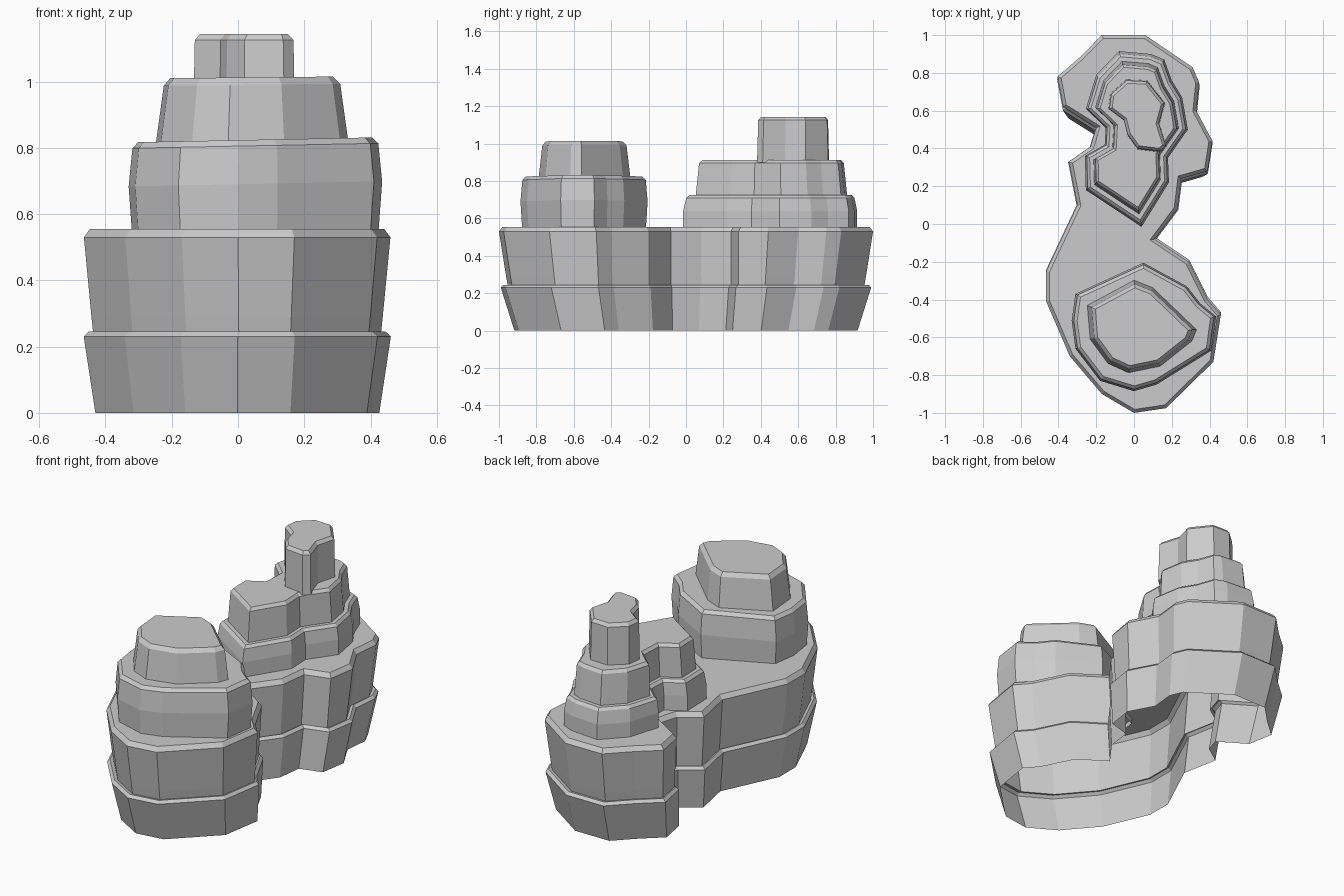
import bpy, bmesh
from mathutils import Vector


def inset(pts, d):
    """Mitred inward offset of a counter-clockwise outline."""
    out, n = [], len(pts)
    for i in range(n):
        p = Vector(pts[i])
        e1 = (p - Vector(pts[i - 1])).normalized()
        e2 = (Vector(pts[(i + 1) % n]) - p).normalized()
        n1, n2 = Vector((-e1.y, e1.x)), Vector((-e2.y, e2.x))
        out.append(p + (n1 + n2) * d / max(1 + n1.dot(n2), 0.5))
    return out


def tier(name, pts, rings, centre=(0, 0), tilt=0.0):
    """Rock shell lofted through (scale, inset, z) rings, flat cap, open base."""
    bm = bmesh.new()
    c = Vector(centre)
    prev = None
    for s, d, z in rings:
        ring = []
        for p in inset(pts, d):
            q = c + (p - c) * s
            ring.append(bm.verts.new((q.x, q.y, z + tilt * q.x)))
        if prev:
            for i in range(len(ring)):
                j = (i + 1) % len(ring)
                bm.faces.new((prev[i], prev[j], ring[j], ring[i]))
        prev = ring
    cap = bm.faces.new(prev)
    bmesh.ops.triangulate(bm, faces=[cap])
    me = bpy.data.meshes.new(name)
    bm.to_mesh(me)
    bm.free()
    ob = bpy.data.objects.new(name, me)
    bpy.context.collection.objects.link(ob)
    return ob


# Two-lobed base: flared lower band, ledge, then bulging upper band
base = [(0, -1), (.17, -.975), (.42, -.73), (.46, -.48), (.39, -.40), (.29, -.20),
        (.11, -.08), (.23, .08), (.25, .24), (.39, .28), (.415, .44), (.33, .60),
        (.345, .75), (.31, .83), (.06, 1), (-.17, 1), (-.29, .88), (-.405, .78),
        (-.375, .62), (-.20, .51), (-.23, .41), (-.345, .33), (-.30, .10),
        (-.465, -.25), (-.465, -.41), (-.34, -.70), (-.17, -.90)]
tier("rock_base", base,
     [(.91, -.008, 0), (.98, -.01, .23), (.98, .005, .245), (.965, .012, .24),
      (.972, .01, .29), (1, 0, .53), (1, .018, .555)])

# Front boulder stack
front_low = [(0, -.885), (.12, -.85), (.41, -.67), (.435, -.49), (.35, -.42),
             (.28, -.33), (.05, -.205), (-.31, -.37), (-.33, -.51), (-.31, -.66),
             (-.18, -.83)]
tier("front_middle_rock", front_low,
     [(.97, 0, .53), (1, 0, .69), (.97, 0, .805), (.97, .018, .823)],
     (.05, -.55), .02)

front_top = [(-.03, -.79), (.14, -.755), (.31, -.62), (.335, -.56), (.10, -.335),
             (0, -.295), (-.25, -.43), (-.235, -.61), (-.14, -.74)]
tier("front_top_rock", front_top,
     [(1, 0, .80), (.91, 0, .99), (.91, .02, 1.012)], (.04, -.55), .01)

# Back spire: two stepped tiers sharing one outline
spire = [(.04, -.015), (.185, .22), (.18, .35), (.285, .50), (.255, .67), (.20, .76),
         (.16, .87), (.09, .90), (-.08, .915), (-.20, .79), (-.255, .61),
         (-.15, .51), (-.155, .42), (-.26, .36), (-.255, .18)]
tier("back_lower_rock", spire,
     [(1, 0, .54), (1, 0, .64), (.98, .005, .71), (.98, .02, .725)], (0, .45))
tier("back_middle_rock", spire,
     [(.97, .038, .71), (.93, .04, .895), (.93, .055, .912)], (0, .45))

# Narrow pillar on top
pillar = [(.02, .395), (.14, .38), (.172, .41), (.135, .53), (.165, .64), (.07, .76),
          (-.04, .765), (-.125, .69), (-.135, .61), (-.055, .55), (-.035, .47)]
tier("back_pillar", pillar,
     [(1, 0, .90), (.97, 0, 1.125), (.97, .015, 1.143)], (.02, .58))
